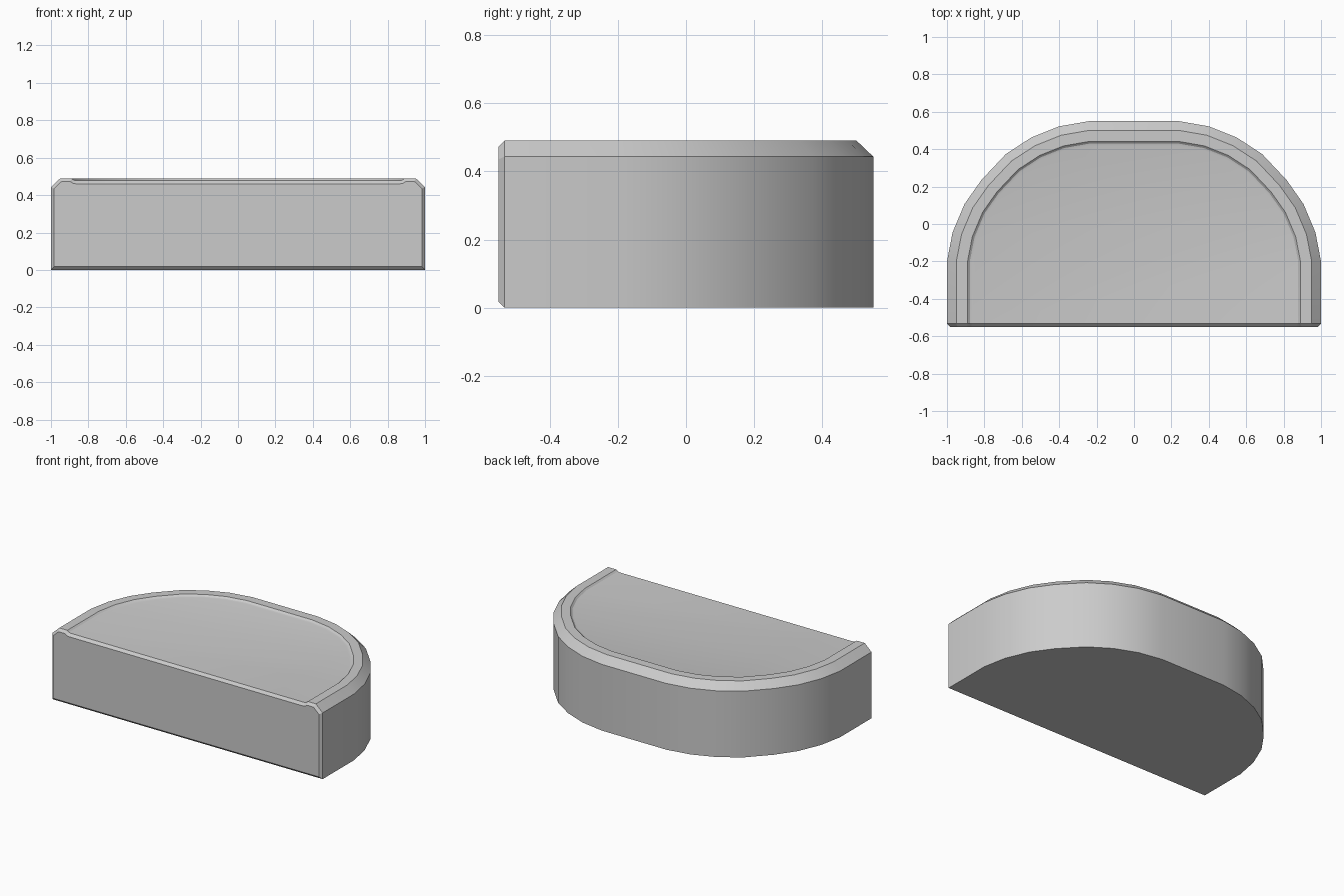
import bpy, bmesh, math

cube = bpy.data.objects.get("Cube")
if cube:
    bpy.data.objects.remove(cube, do_unlink=True)

GREY = (0.6, 0.6, 0.6, 1)
mat = bpy.data.materials.new("plain grey")
mat.use_nodes = True
mat.diffuse_color = GREY
mat.node_tree.nodes["Principled BSDF"].inputs["Base Color"].default_value = GREY

FRONT = -0.55
CX, CY, R = 0.24, -0.2, 0.76
# Half of the rounded back, from the straight side to the flat back edge
ARC = [(1, -0.2), (0.97, -0.045), (0.906, 0.107), (0.816, 0.235),
       (0.685, 0.374), (0.55, 0.462), (0.4, 0.522), (0.24, 0.55)]
# Section through the wall: (distance in from the outline, height)
SECTION = [(0, 0), (0, 0.443), (0.05, 0.49), (0.11, 0.49), (0.122, 0.48), (0.135, 0.477)]


def outline(inset):
    """Open D-shaped path, shrunk towards the arc centres."""
    k = 1 - inset / R
    half = [(1 - inset, FRONT)]
    half += [(CX + (x - CX) * k, CY + (y - CY) * k) for x, y in ARC]
    return half + [(-x, y) for x, y in reversed(half)]


bm = bmesh.new()
rings = [[bm.verts.new((x, y, z)) for x, y in outline(d)] for d, z in SECTION]

# Side wall, sloped edge, rim and step down to the panel
for a, b in zip(rings, rings[1:]):
    for i in range(len(a) - 1):
        bm.faces.new((a[i], a[i + 1], b[i + 1], b[i]))

# Underside, sunken top panel and flat front
bm.faces.new(list(reversed(rings[0])))
bm.faces.new(rings[-1])
front = bm.faces.new([r[0] for r in rings] + [r[-1] for r in reversed(rings)])
bmesh.ops.recalc_face_normals(bm, faces=bm.faces[:])

# Small chamfer around the front face
bmesh.ops.bevel(bm, geom=list(front.edges), offset=0.017, offset_type='OFFSET',
                segments=1, profile=0.5, affect='EDGES', clamp_overlap=False)

mesh = bpy.data.meshes.new("rounded_block")
bm.to_mesh(mesh)
bm.free()
mesh.materials.append(mat)
block = bpy.data.objects.new("rounded_block", mesh)
bpy.context.collection.objects.link(block)

bpy.ops.object.select_all(action='DESELECT')
block.select_set(True)
bpy.context.view_layer.objects.active = block
bpy.ops.object.shade_smooth_by_angle(angle=math.radians(25))
